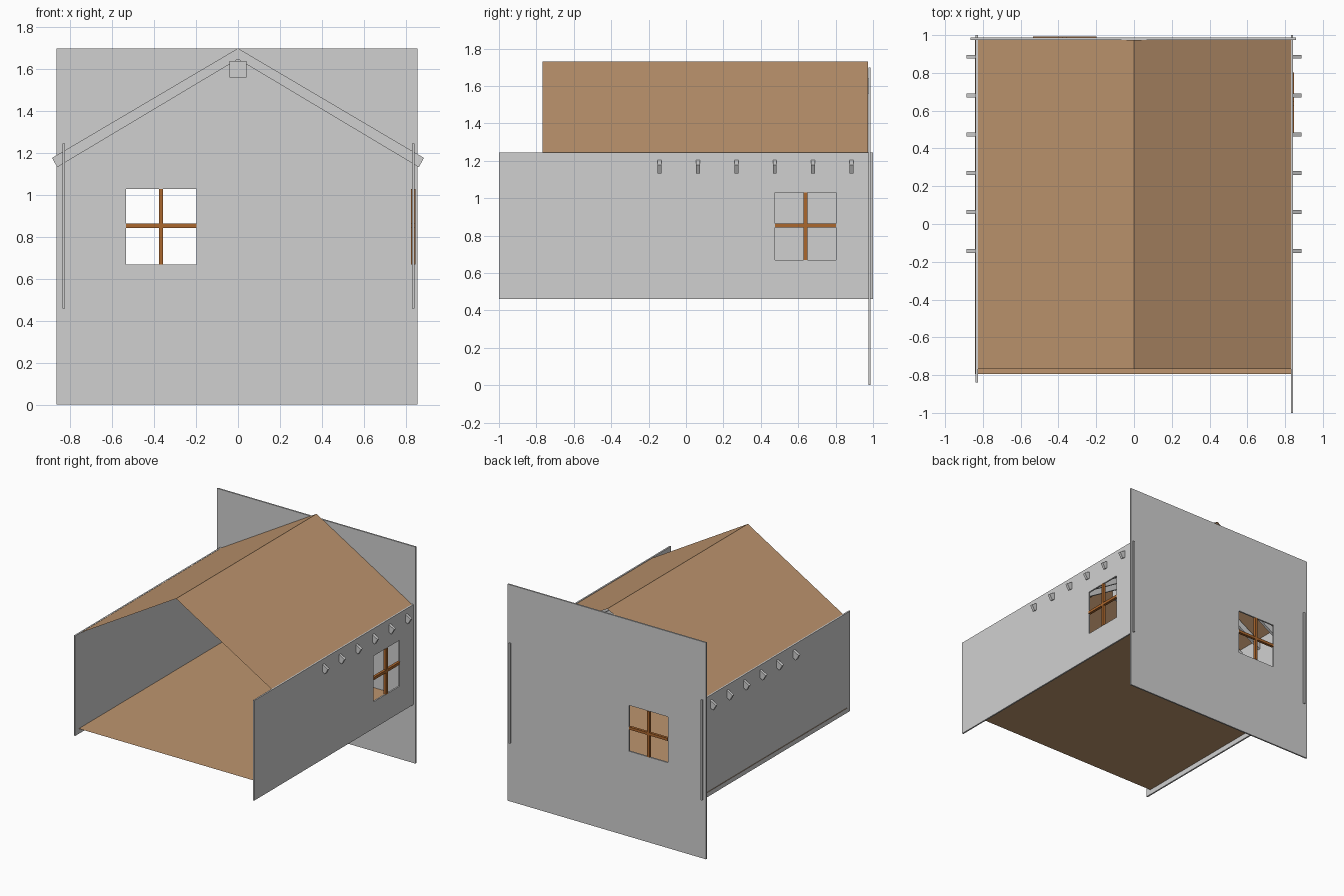
import bpy, bmesh
from mathutils import Vector

if "Cube" in bpy.data.objects:
    bpy.data.objects.remove(bpy.data.objects["Cube"])


def material(name, rgb):
    m = bpy.data.materials.new(name)
    m.diffuse_color = (*rgb, 1)
    m.use_nodes = True
    m.node_tree.nodes["Principled BSDF"].inputs["Base Color"].default_value = m.diffuse_color
    return m


GREY = material("grey_plaster", (0.63, 0.63, 0.63))
WOOD = material("light_wood", (0.515, 0.300, 0.156))
BAR = material("window_wood", (0.41, 0.135, 0.027))


def finish(name, bm, mat, fix_normals=True):
    if fix_normals:
        bmesh.ops.recalc_face_normals(bm, faces=bm.faces)
    me = bpy.data.meshes.new(name)
    bm.to_mesh(me)
    bm.free()
    me.materials.append(mat)
    ob = bpy.data.objects.new(name, me)
    bpy.context.collection.objects.link(ob)
    return ob


def box(name, lo, hi, mat):
    bm = bmesh.new()
    bmesh.ops.create_cube(bm, size=1)
    for v in bm.verts:
        v.co = Vector([lo[i] + (v.co[i] + 0.5) * (hi[i] - lo[i]) for i in range(3)])
    return finish(name, bm, mat)


def extrude_profile(name, faces, offset, mat):
    """Solid made from flat polygons swept along offset."""
    bm = bmesh.new()
    for pts in faces:
        bm.faces.new([bm.verts.new(p) for p in pts])
    bmesh.ops.remove_doubles(bm, verts=bm.verts, dist=1e-5)
    new = bmesh.ops.extrude_face_region(bm, geom=bm.faces[:])["geom"]
    bmesh.ops.translate(bm, vec=offset,
                        verts=[g for g in new if isinstance(g, bmesh.types.BMVert)])
    return finish(name, bm, mat)


def window_wall(name, us, zs, place, offset):
    """Wall as a 3x3 grid with the centre cell left open."""
    faces = [[place(us[i], zs[j]), place(us[i + 1], zs[j]),
              place(us[i + 1], zs[j + 1]), place(us[i], zs[j + 1])]
             for i in range(3) for j in range(3) if (i, j) != (1, 1)]
    return extrude_profile(name, faces, offset, GREY)


def sheet(name, pts, mat):
    bm = bmesh.new()
    bm.faces.new([bm.verts.new(p) for p in pts])
    return finish(name, bm, mat, fix_normals=False)


# Walls
BACK_Y, RIGHT_X, T = 0.975, 0.830, 0.012
window_wall("back_wall", (-0.865, -0.535, -0.198, 0.857), (0, 0.67, 1.03, 1.70),
            lambda u, z: (u, BACK_Y, z), (0, T, 0))
window_wall("right_wall", (-1.0, 0.476, 0.802, 1.0), (0.46, 0.67, 1.03, 1.245),
            lambda u, z: (RIGHT_X, u, z), (T, 0, 0))
box("left_wall", (-0.838, -0.84, 0.46), (-0.826, 1.0, 1.245), GREY)

# Window crossbars
R = 0.0105
yc, xc = BACK_Y + T / 2, RIGHT_X + T / 2
box("back_window_upright", (-0.367 - R, yc - R, 0.67), (-0.367 + R, yc + R, 1.03), BAR)
box("back_window_rail", (-0.535, yc - R, 0.853 - R), (-0.198, yc + R, 0.853 + R), BAR)
box("right_window_upright", (xc - R, 0.639 - R, 0.67), (xc + R, 0.639 + R, 1.03), BAR)
box("right_window_rail", (xc - R, 0.476, 0.853 - R), (xc + R, 0.802, 0.853 + R), BAR)

# Floor sheet
sheet("floor", [(-0.843, -0.795, 0.50), (0.834, -0.795, 0.50),
                (0.834, 0.987, 0.50), (-0.843, 0.987, 0.50)], WOOD)

# Roof sheets
RIDGE, EAVE, EX, Y0, Y1 = 1.731, 1.24, 0.832, -0.768, 0.974
sheet("roof_right", [(0, Y0, RIDGE), (EX, Y0, EAVE), (EX, Y1, EAVE), (0, Y1, RIDGE)], WOOD)
sheet("roof_left", [(-EX, Y0, EAVE), (0, Y0, RIDGE), (0, Y1, RIDGE), (-EX, Y1, EAVE)], WOOD)

# Rafters whose ends pass through the side walls
for k in range(6):
    y = -0.142 + k * 0.2055 - 0.0105
    for side, s in (("right", 1), ("left", -1)):
        pts = [(0, y, 1.70), (s * 0.887, y, 1.177), (s * 0.862, y, 1.133), (0, y, 1.648)]
        extrude_profile(f"rafter_{side}_{k + 1}", [pts], (0, 0.021, 0), GREY)

# Ridge beam
box("ridge_beam", (-0.041, -0.2, 1.56), (0.041, BACK_Y, 1.64), GREY)
